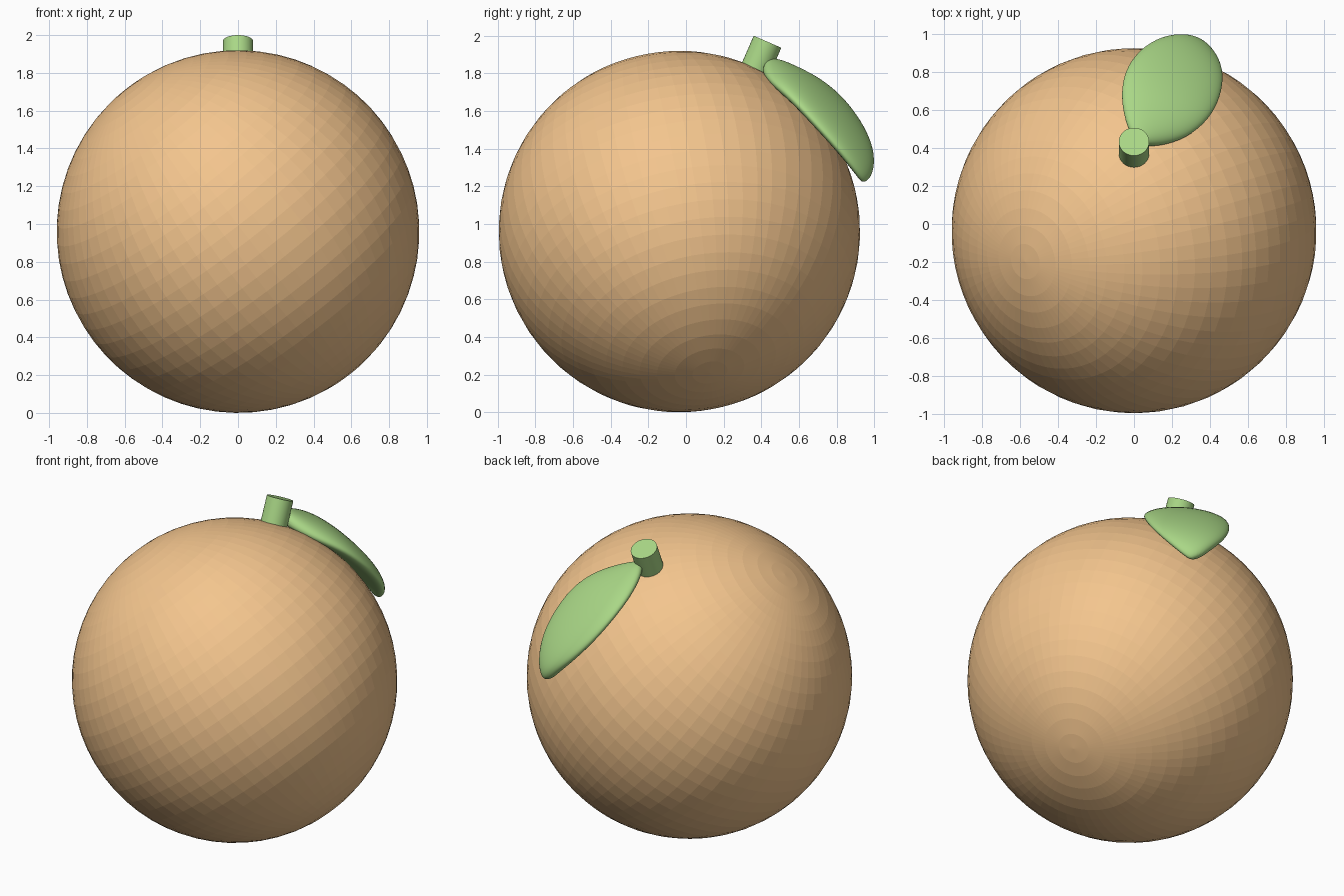
import bpy, bmesh
from math import cos, sin, pi
from mathutils import Vector

if "Cube" in bpy.data.objects:
    bpy.data.objects.remove(bpy.data.objects["Cube"])

CENTRE = Vector((0, -0.035, 0.96))
RADIUS = 0.96


def material(name, rgb):
    m = bpy.data.materials.new(name)
    m.diffuse_color = (*rgb, 1)
    m.use_nodes = True
    m.node_tree.nodes["Principled BSDF"].inputs["Base Color"].default_value = m.diffuse_color
    return m


orange = material("orange_skin", (0.90, 0.56, 0.27))
green = material("leaf_green", (0.40, 0.68, 0.24))

# Fruit: flat-shaded sphere with its poles tilted
bpy.ops.mesh.primitive_uv_sphere_add(segments=64, ring_count=32, radius=RADIUS, location=CENTRE)
fruit = bpy.context.object
fruit.name = "fruit"
fruit.rotation_euler = Vector((-0.58, -0.165, 0.76)).to_track_quat('Z', 'Y').to_euler()
fruit.data.materials.append(orange)

# Stem: short cylinder leaning backwards
axis = Vector((0, 0.40, 0.917)).normalized()
top = Vector((0, 0.433, 1.968))
depth = 0.22
bpy.ops.mesh.primitive_cylinder_add(vertices=32, radius=0.08, depth=depth,
                                    location=top - axis * depth / 2)
stem = bpy.context.object
stem.name = "stem"
stem.rotation_euler = axis.to_track_quat('Z', 'Y').to_euler()
stem.data.materials.append(green)
bpy.ops.object.shade_smooth_by_angle()

# Leaf: lens sections lofted between its two edges (edge, edge, half thickness)
stations = [
    ((0.06, 0.41, 1.84), (0.01, 0.44, 1.87), 0.025),
    ((0.14, 0.41, 1.81), (-0.03, 0.50, 1.86), 0.045),
    ((0.28, 0.45, 1.76), (-0.06, 0.60, 1.81), 0.058),
    ((0.40, 0.55, 1.68), (-0.07, 0.72, 1.75), 0.063),
    ((0.46, 0.67, 1.55), (-0.04, 0.83, 1.66), 0.063),
    ((0.475, 0.79, 1.42), (0.03, 0.92, 1.54), 0.060),
    ((0.44, 0.88, 1.31), (0.13, 0.98, 1.42), 0.052),
    ((0.39, 0.93, 1.24), (0.23, 0.99, 1.32), 0.040),
    ((0.35, 0.945, 1.215), (0.29, 0.97, 1.25), 0.020),
]
SIDES = 14
mids = [(Vector(a) + Vector(b)) / 2 for a, b, t in stations]
bm = bmesh.new()
rings = []
for i, (a, b, t) in enumerate(stations):
    half = (Vector(b) - Vector(a)) / 2
    along = mids[min(i + 1, len(mids) - 1)] - mids[max(i - 1, 0)]
    out = half.cross(along).normalized()
    if out.dot(mids[i] - CENTRE) < 0:
        out.negate()
    rings.append([bm.verts.new(mids[i] + half * 1.02 * cos(2 * pi * k / SIDES)
                               + out * t * sin(2 * pi * k / SIDES)) for k in range(SIDES)])
for r, s in zip(rings, rings[1:]):
    for k in range(SIDES):
        n = (k + 1) % SIDES
        bm.faces.new((r[k], r[n], s[n], s[k]))
bm.faces.new(rings[0])
bm.faces.new(rings[-1])
bmesh.ops.recalc_face_normals(bm, faces=bm.faces)
for f in bm.faces:
    f.smooth = True
mesh = bpy.data.meshes.new("leaf")
bm.to_mesh(mesh)
bm.free()
leaf = bpy.data.objects.new("leaf", mesh)
bpy.context.collection.objects.link(leaf)
mesh.materials.append(green)
sub = leaf.modifiers.new("smooth", 'SUBSURF')
sub.levels = sub.render_levels = 2
